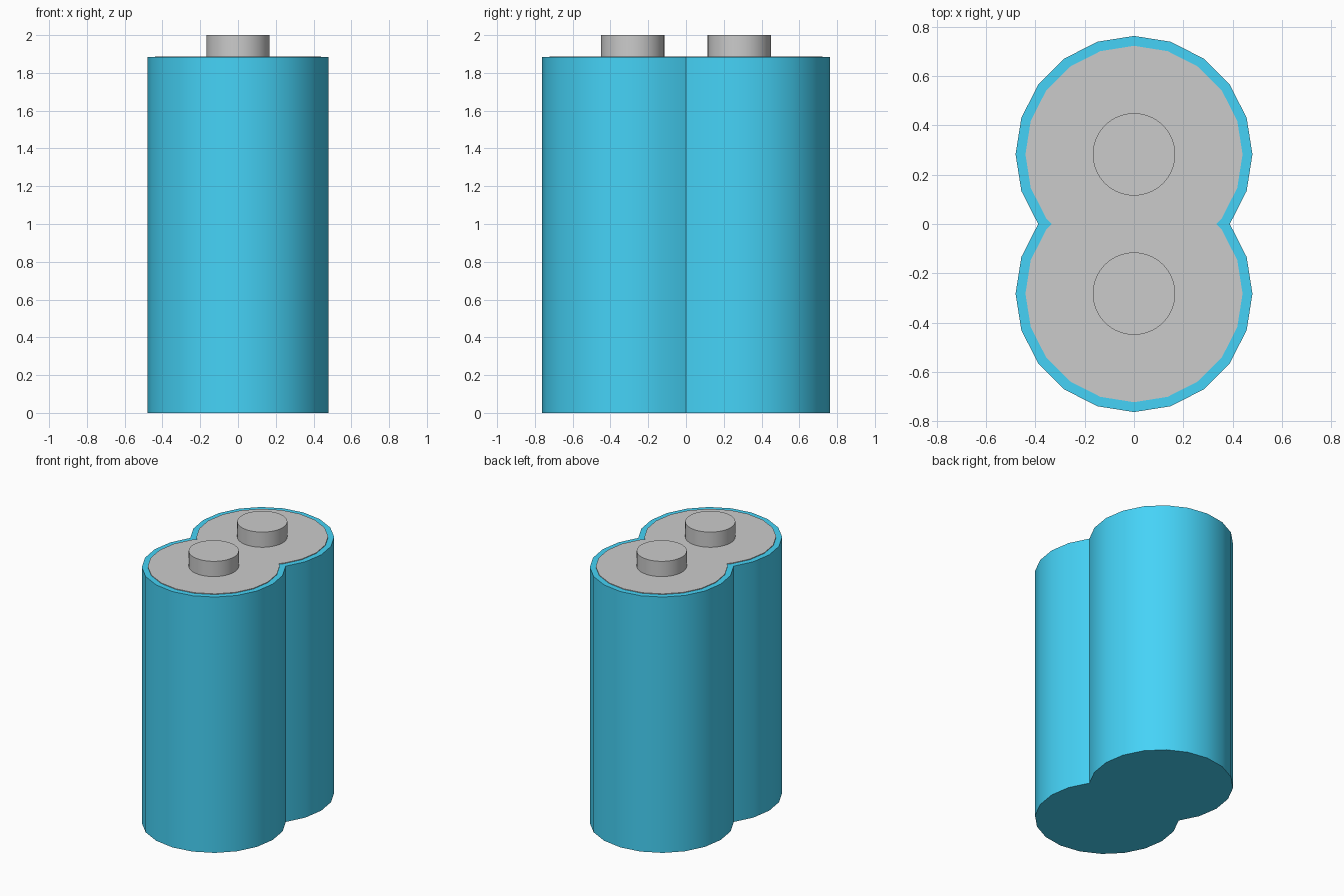
import bpy, bmesh
from math import sin, cos, pi, radians

if "Cube" in bpy.data.objects:
    bpy.data.objects.remove(bpy.data.objects["Cube"])

SIDES = 20
R_BODY, R_CAP, R_TERM = 0.48, 0.44, 0.167
OFFSET = R_BODY * sin(radians(36))      # lobe centre distance from y = 0
Z_BODY, Z_CAP, Z_TOP = 1.883, 1.888, 2.0


def twin_outline(r):
    """Outline of two overlapping 20-sided circles, cut where they meet at y = 0."""
    pts = [(r * cos(2 * pi * k / SIDES), OFFSET + r * sin(2 * pi * k / SIDES))
           for k in range(-5, 6)]
    kept = [p for p in pts if p[1] > 1e-4]
    (x0, y0), (x1, y1) = pts[len(pts) - len(kept) - 1], kept[0]
    waist = x0 + (x1 - x0) * (0 - y0) / (y1 - y0)
    quarter = [(waist, 0)] + kept                       # waist up to the top vertex
    upper = quarter + [(-x, y) for x, y in reversed(quarter[:-1])]
    return upper + [(-x, -y) for x, y in upper[1:-1]]


def circle_outline(r, cy, n=64):
    return [(r * cos(2 * pi * k / n), cy + r * sin(2 * pi * k / n)) for k in range(n)]


def prism(name, outline, z0, z1, mat=None):
    """Extrude a closed outline from z0 to z1, with smooth sides and sharp rims."""
    bm = bmesh.new()
    face = bm.faces.new([bm.verts.new((x, y, z0)) for x, y in outline])
    ext = bmesh.ops.extrude_face_region(bm, geom=[face], use_keep_orig=True)
    for v in ext["geom"]:
        if isinstance(v, bmesh.types.BMVert):
            v.co.z = z1
    bmesh.ops.recalc_face_normals(bm, faces=bm.faces)
    mesh = bpy.data.meshes.new(name)
    bm.to_mesh(mesh)
    bm.free()
    obj = bpy.data.objects.new(name, mesh)
    bpy.context.collection.objects.link(obj)
    if mat:
        mesh.materials.append(mat)
    bpy.ops.object.select_all(action="DESELECT")
    obj.select_set(True)
    bpy.context.view_layer.objects.active = obj
    bpy.ops.object.shade_smooth_by_angle(angle=radians(30))
    return obj


blue = bpy.data.materials.new("blue_wrap")
blue.diffuse_color = (0.06, 0.65, 0.93, 1)
blue.use_nodes = True
blue.node_tree.nodes["Principled BSDF"].inputs["Base Color"].default_value = blue.diffuse_color

# Blue double-barrel casing
prism("casing", twin_outline(R_BODY), 0, Z_BODY, blue)

# Thin grey plate on top, leaving a blue rim
prism("top_plate", twin_outline(R_CAP), Z_BODY - 0.01, Z_CAP)

# Two round terminals
for side, s in (("front", -1), ("back", 1)):
    prism(side + "_terminal", circle_outline(R_TERM, s * OFFSET), Z_CAP - 0.005, Z_TOP)
